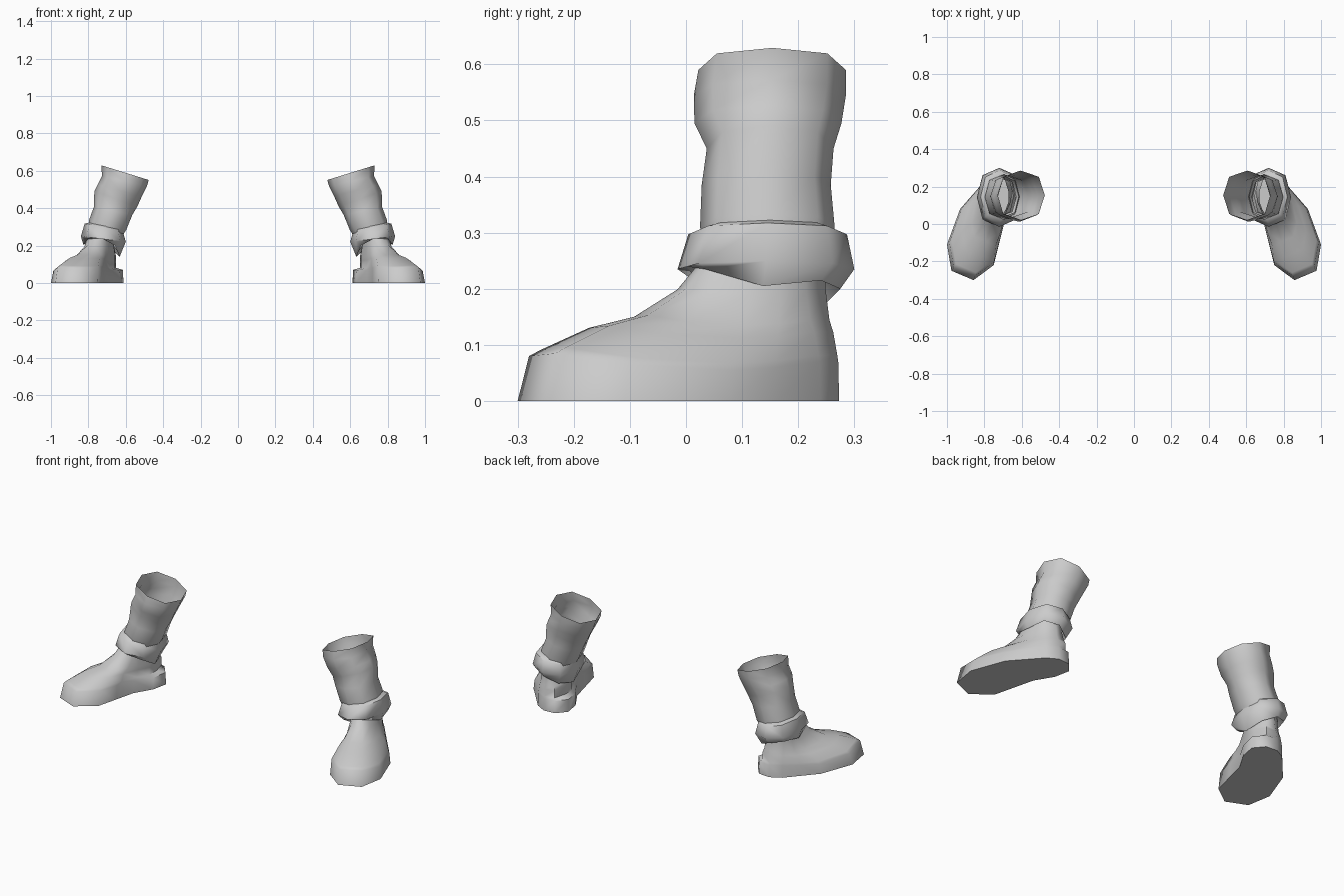
import bpy, bmesh, math

if "Cube" in bpy.data.objects:
    bpy.data.objects.remove(bpy.data.objects["Cube"])

leather = bpy.data.materials.new("grey leather")
leather.diffuse_color = (0.6, 0.6, 0.6, 1)
leather.use_nodes = True
leather.node_tree.nodes["Principled BSDF"].inputs["Base Color"].default_value = leather.diffuse_color


def loft(name, rings, cap_bottom=False):
    """Skin counter-clockwise rings from bottom to top, mirrored into a pair."""
    bm = bmesh.new()
    vs = [[bm.verts.new(p) for p in ring] for ring in rings]
    n = len(vs[0])
    for a, b in zip(vs, vs[1:]):
        for i in range(n):
            j = (i + 1) % n
            bm.faces.new((a[i], a[j], b[j], b[i]))
    if cap_bottom:
        bm.faces.new(vs[0][::-1])
    me = bpy.data.meshes.new(name)
    bm.to_mesh(me)
    bm.free()
    me.materials.append(leather)
    ob = bpy.data.objects.new(name, me)
    bpy.context.collection.objects.link(ob)
    bpy.ops.object.select_all(action='DESELECT')
    ob.select_set(True)
    bpy.context.view_layer.objects.active = ob
    bpy.ops.object.shade_smooth_by_angle(angle=math.radians(60))
    mod = ob.modifiers.new("pair", 'MIRROR')
    mod.use_clip = False
    mod.use_mirror_merge = False
    return ob


def oval(xc, z, hx, y0, y1, slope, zs=None):
    """Eight-sided ring, leaning along x; zs overrides the heights."""
    ring = []
    for i in range(8):
        a = i * math.pi / 4
        dx = hx * math.cos(a) * (1 if i % 2 == 0 else 1.06)
        y = (y0 + y1) / 2 + (y1 - y0) / 2 * math.sin(a) * (1 if i % 2 == 0 else 1.06)
        ring.append((xc + dx, y, zs[i] + z if zs else z + slope * dx))
    return ring


# Foot: sole outline blended upward into the ankle opening
sole = [(.79, .24), (.86, .16), (.93, .08), (1.0, -.11), (.976, -.25), (.858, -.30),
        (.75, -.22), (.72, -.1), (.69, .02), (.63, .12), (.612, .21), (.66, .268), (.73, .273)]
ankle = [(.78, .21), (.795, .17), (.80, .12), (.79, .07), (.775, .045), (.75, .035),
         (.725, .04), (.70, .055), (.685, .08), (.67, .12), (.67, .17), (.69, .235), (.73, .245)]
welt = [.07, .06, .055, .065, .085, .08, .085, .08, .07, .065, .07, .07, .07]
ledge = [0, 0, 0, 0, 0, 0, 0, .3, .55, .7, .7, .4, 0]   # inner heel step


def foot_ring(t, f, stepped=True):
    ring = []
    for s, a, w, m in zip(sole, ankle, welt, ledge):
        k = max(t, m) if stepped else t
        z = w + (.26 - w) * f if f is not None else 0
        ring.append((s[0] + (a[0] - s[0]) * k, s[1] + (a[1] - s[1]) * k, z))
    return ring[::-1]


loft("foot", [foot_ring(0, None, False), foot_ring(.06, 0, False), foot_ring(.12, .06),
              foot_ring(.38, .28), foot_ring(.62, .39), foot_ring(.85, .66),
              foot_ring(1, 1)], cap_bottom=True)

# Shaft: slouched open tube leaning inward
loft("shaft", [oval(*r) for r in (
    (.715, .25, .085, .04, .25, .2),
    (.697, .31, .100, .025, .265, .25),
    (.668, .385, .103, .028, .258, .2),
    (.653, .45, .115, .037, .263, .35),
    (.632, .495, .118, .015, .277, .27),
    (.607, .545, .120, .014, .285, .22),
    (.604, .59, .127, .022, .285, .31))])

# Cuff: folded band round the ankle with a notched lower edge
hem = [.205, .215, .20, .165, .14, .20, .24, .235]
loft("ankle_cuff", [
    oval(.72, .035, .075, .04, .25, 0, hem),
    oval(.73, 0, .097, .0, .275, 0, hem),
    oval(.72, .235, .12, -.015, .30, .12),
    oval(.718, .297, .102, .004, .287, .2),
    oval(.705, .305, .09, .035, .26, .2)])
